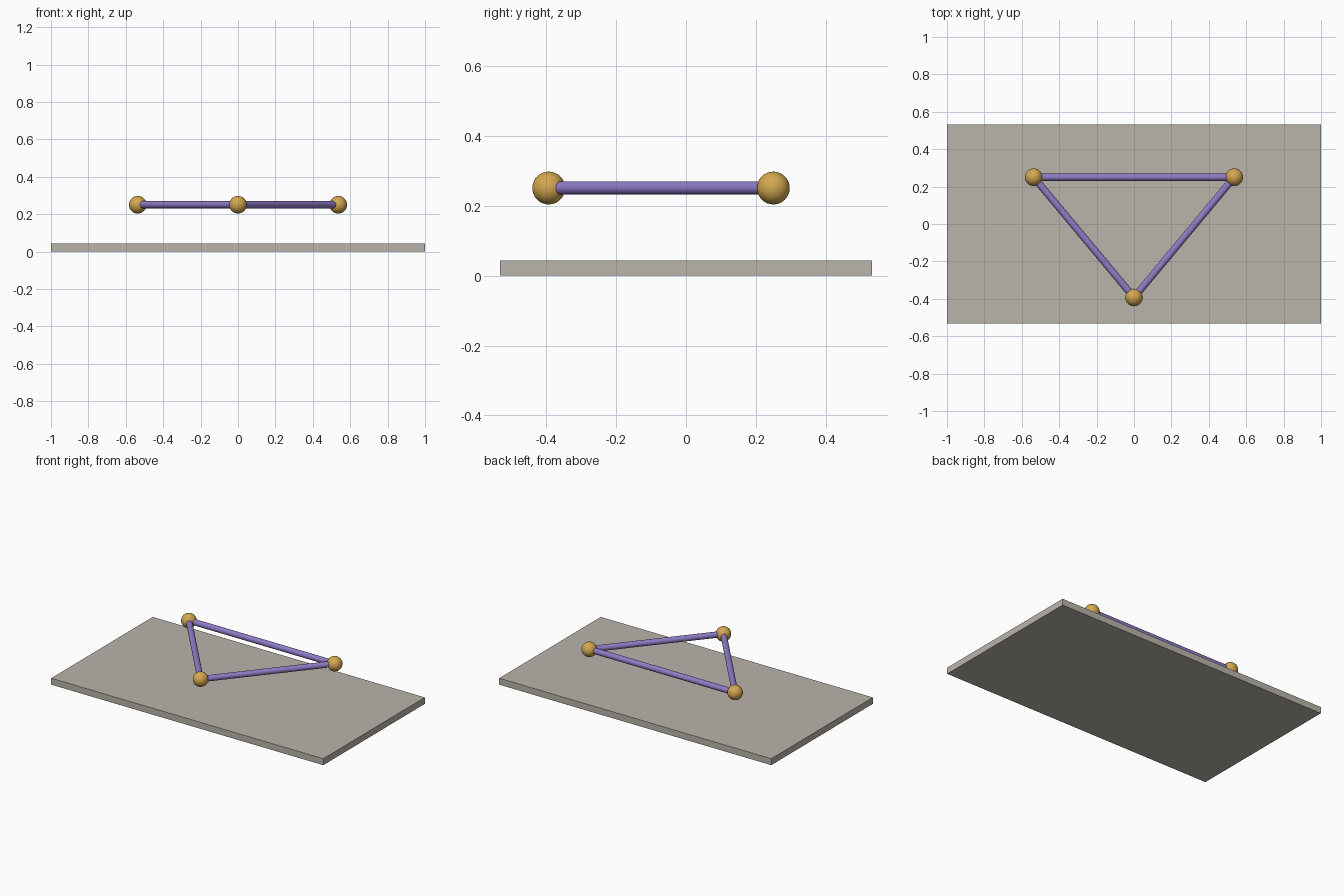
import bpy
import math
from mathutils import Vector

cube = bpy.data.objects.get("Cube")
if cube:
    bpy.data.objects.remove(cube, do_unlink=True)


def material(name, rgb):
    mat = bpy.data.materials.new(name)
    mat.use_nodes = True
    colour = (*rgb, 1)
    mat.diffuse_color = colour
    mat.node_tree.nodes["Principled BSDF"].inputs["Base Color"].default_value = colour
    return mat


stone = material("warm grey", (0.49, 0.46, 0.41))
gold = material("gold", (0.65, 0.39, 0.08))
violet = material("violet", (0.27, 0.20, 0.56))


def finish(name, mat, smooth=True):
    obj = bpy.context.object
    obj.name = name
    obj.data.materials.append(mat)
    if smooth:
        bpy.ops.object.shade_smooth_by_angle(angle=math.radians(40))
    return obj


# Base slab
SLAB = Vector((2, 1.066, 0.043))
bpy.ops.mesh.primitive_cube_add(size=1, location=(0, 0, SLAB.z / 2))
bpy.context.object.scale = SLAB
bpy.ops.object.transform_apply(location=False, rotation=False, scale=True)
finish("base_slab", stone, smooth=False)

# Triangle corners
HEIGHT = 0.251
corners = {
    "front": Vector((0, -0.393, HEIGHT)),
    "back_left": Vector((0.536, 0.25, HEIGHT)),
    "back_right": Vector((-0.536, 0.25, HEIGHT)),
}

# Corner balls
for name, place in corners.items():
    bpy.ops.mesh.primitive_uv_sphere_add(segments=32, ring_count=16, radius=0.047, location=place)
    finish(name + "_ball", gold)

# Rods joining the balls
names = list(corners)
for i, start in enumerate(names):
    end = names[(i + 1) % len(names)]
    a, b = corners[start], corners[end]
    bpy.ops.mesh.primitive_cylinder_add(
        vertices=24, radius=0.019, depth=(b - a).length, location=(a + b) / 2,
        rotation=(b - a).to_track_quat("Z", "Y").to_euler())
    finish(start + "_to_" + end + "_rod", violet)
